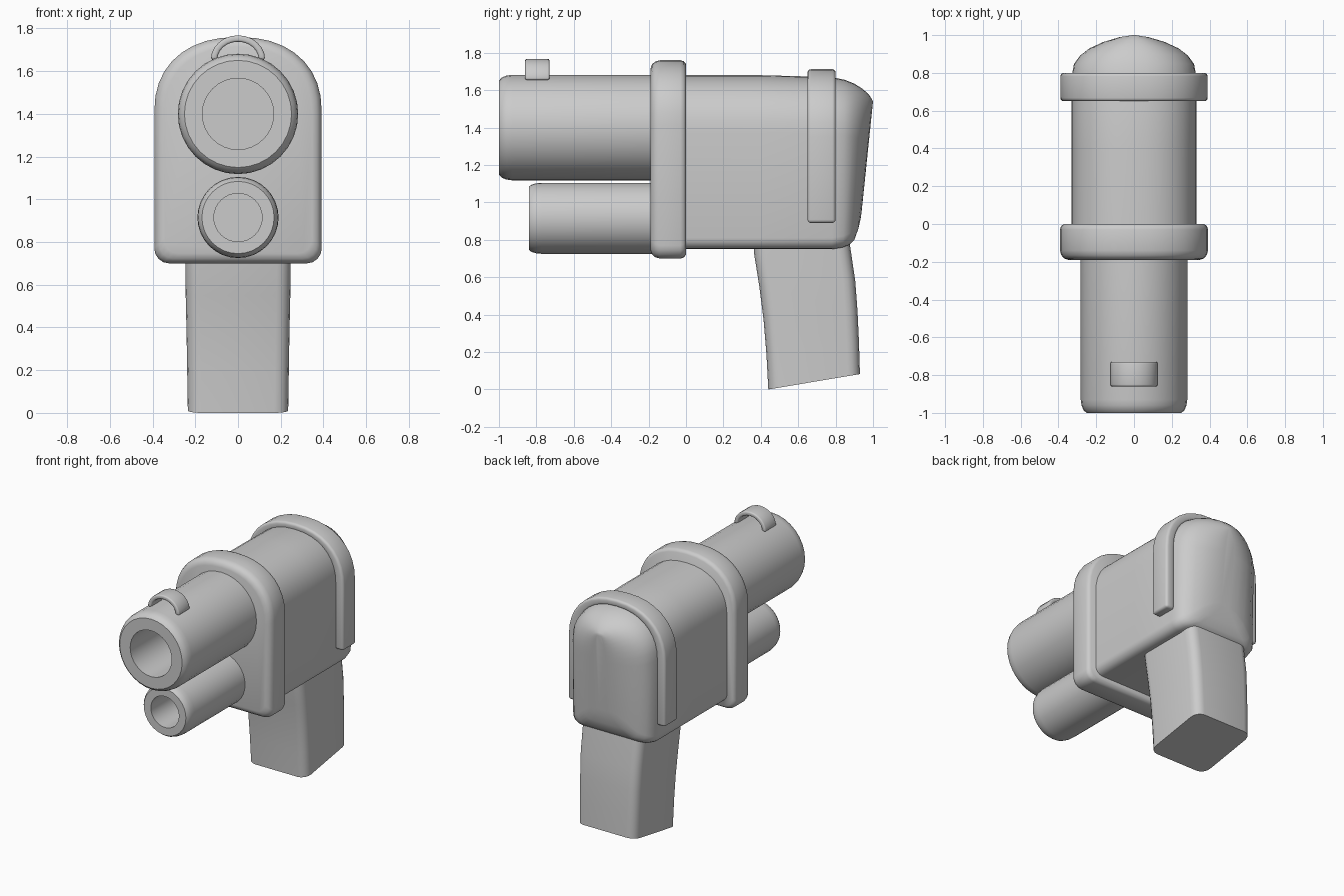
import bpy, bmesh, math
from math import sin, cos, pi

if "Cube" in bpy.data.objects:
    bpy.data.objects.remove(bpy.data.objects["Cube"])


def finish(name, bm, bevel=0, angle=35):
    bmesh.ops.recalc_face_normals(bm, faces=bm.faces)
    me = bpy.data.meshes.new(name)
    bm.to_mesh(me)
    bm.free()
    ob = bpy.data.objects.new(name, me)
    bpy.context.collection.objects.link(ob)
    bpy.context.view_layer.objects.active = ob
    ob.select_set(True)
    if bevel:
        m = ob.modifiers.new("bevel", 'BEVEL')
        m.width, m.segments, m.limit_method = bevel, 3, 'ANGLE'
        m.angle_limit = math.radians(50)
        bpy.ops.object.modifier_apply(modifier=m.name)
    bpy.ops.object.shade_smooth_by_angle(angle=math.radians(angle))
    ob.select_set(False)
    return ob


def loft(name, rings, bevel=0, angle=35):
    """Skin a list of closed rings and cap both ends."""
    bm = bmesh.new()
    vs = [[bm.verts.new(p) for p in r] for r in rings]
    n = len(rings[0])
    for a, b in zip(vs, vs[1:]):
        for i in range(n):
            j = (i + 1) % n
            bm.faces.new((a[i], a[j], b[j], b[i]))
    bm.faces.new(vs[0])
    bm.faces.new(vs[-1])
    return finish(name, bm, bevel, angle)


def lathe(name, profile, z, segs=32):
    """Spin (radius, y) points around a y-axis at height z."""
    bm = bmesh.new()
    vs = [[bm.verts.new((r * cos(2 * pi * k / segs), y, z + r * sin(2 * pi * k / segs)))
           for k in range(segs)] for r, y in profile]
    for a, b in zip(vs, vs[1:]):
        for i in range(segs):
            j = (i + 1) % segs
            bm.faces.new((a[i], a[j], b[j], b[i]))
    bm.faces.new(vs[0])
    bm.faces.new(vs[-1])
    return finish(name, bm)


def crown(w, rise, zt, n=18, p=2.25):
    """Rounded top from right shoulder to left shoulder as (x, z)."""
    pts = []
    for k in range(n + 1):
        c, s = cos(pi * k / n), sin(pi * k / n)
        pts.append((math.copysign(w * abs(c) ** (2 / p), c),
                    zt - rise + rise * abs(s) ** (2 / p)))
    return pts


def arch(yb, yt, w, zb, zt, r=0.06):
    """Closed arch outline, leaning from yb at the bottom to yt at the top."""
    r = min(r, w * 0.4)
    rise = 0.33 * (zt - zb)
    corner = [(w - r + r * sin(a), zb + r - r * cos(a))
              for a in [pi / 2 * k / 4 for k in range(5)]]
    pts = corner + crown(w, rise, zt) + [(-x, z) for x, z in reversed(corner)]
    return [(x, yb + (yt - yb) * (z - zb) / (zt - zb), z) for x, z in pts]


def barrel(name, z, r, bore, y0, y1, depth):
    lathe(name, [(r, y1), (r, y0 + 0.07), (r * 0.985, y0 + 0.04), (r * 0.95, y0 + 0.015),
                 (r * 0.89, y0), (bore, y0), (bore, y0 + depth)], z)


# Two barrels with open bores
barrel("main_barrel", 1.40, 0.282, 0.167, -1.0, -0.185, 0.6)
barrel("lower_barrel", 0.915, 0.19, 0.113, -0.84, -0.185, 0.5)

# Front collar with rounded rims
collar = []
for y, inset in [(-0.19, 0.045), (-0.182, 0.022), (-0.165, 0.007), (-0.14, 0),
                 (-0.03, 0), (-0.012, 0.005), (0.0, 0.02)]:
    collar.append(arch(y, y, 0.392 - inset, 0.70 + inset, 1.76 - inset, 0.07))
loft("front_collar", collar, angle=40)

# Body with domed, leaning back
body = [arch(*a) for a in [
    (-0.05, -0.05, 0.33, 0.75, 1.68), (0.4, 0.4, 0.33, 0.75, 1.68),
    (0.78, 0.78, 0.33, 0.75, 1.67), (0.84, 0.85, 0.318, 0.76, 1.655),
    (0.875, 0.90, 0.285, 0.775, 1.635), (0.90, 0.94, 0.24, 0.80, 1.61),
    (0.922, 0.975, 0.17, 0.86, 1.58), (0.935, 0.995, 0.10, 0.92, 1.55),
    (0.94, 1.0, 0.04, 0.96, 1.54)]]
loft("body", body, angle=50)

# Rear strap over the body
outer = [(0.39, 0.89)] + crown(0.39, 0.36, 1.712) + [(-0.39, 0.89)]
inner = [(0.32, 0.89)] + crown(0.32, 0.30, 1.66) + [(-0.32, 0.89)]
loft("rear_strap", [[(o[0], 0.65, o[1]), (o[0], 0.80, o[1]),
                     (i[0], 0.80, i[1]), (i[0], 0.65, i[1])]
                    for o, i in zip(outer, inner)], bevel=0.018)

# Small arched sight on the main barrel
sight = []
for k in range(13):
    c, s = cos(pi * k / 12), sin(pi * k / 12)
    sight.append([(0.127 * c, -0.86, 1.655 + 0.113 * s), (0.127 * c, -0.73, 1.655 + 0.113 * s),
                  (0.097 * c, -0.73, 1.655 + 0.083 * s), (0.097 * c, -0.86, 1.655 + 0.083 * s)])
loft("front_sight", sight, bevel=0.01)

# Curved grip: front y, front z, back y, back z, half width
grip = []
for yf, zf, yb, zb, w in [(0.36, 0.80, 0.87, 0.83, 0.248), (0.365, 0.72, 0.877, 0.77, 0.247),
                          (0.392, 0.55, 0.905, 0.58, 0.245), (0.415, 0.37, 0.917, 0.42, 0.241),
                          (0.43, 0.19, 0.925, 0.25, 0.238), (0.44, 0.0, 0.93, 0.082, 0.235)]:
    ring, r = [], 0.065
    hy = (yb - yf) / 2
    for q in range(4):
        for k in range(5):
            a = pi / 2 * (q + k / 4)
            sx, sy = (1, -1, -1, 1)[q], (1, 1, -1, -1)[q]
            x = sx * (w - r) + r * cos(a)
            y = sy * (hy - r) + r * sin(a)
            ring.append((x, yf + hy + y, zf + (zb - zf) * (y + hy) / (2 * hy)))
    grip.append(ring)
loft("grip", grip)
